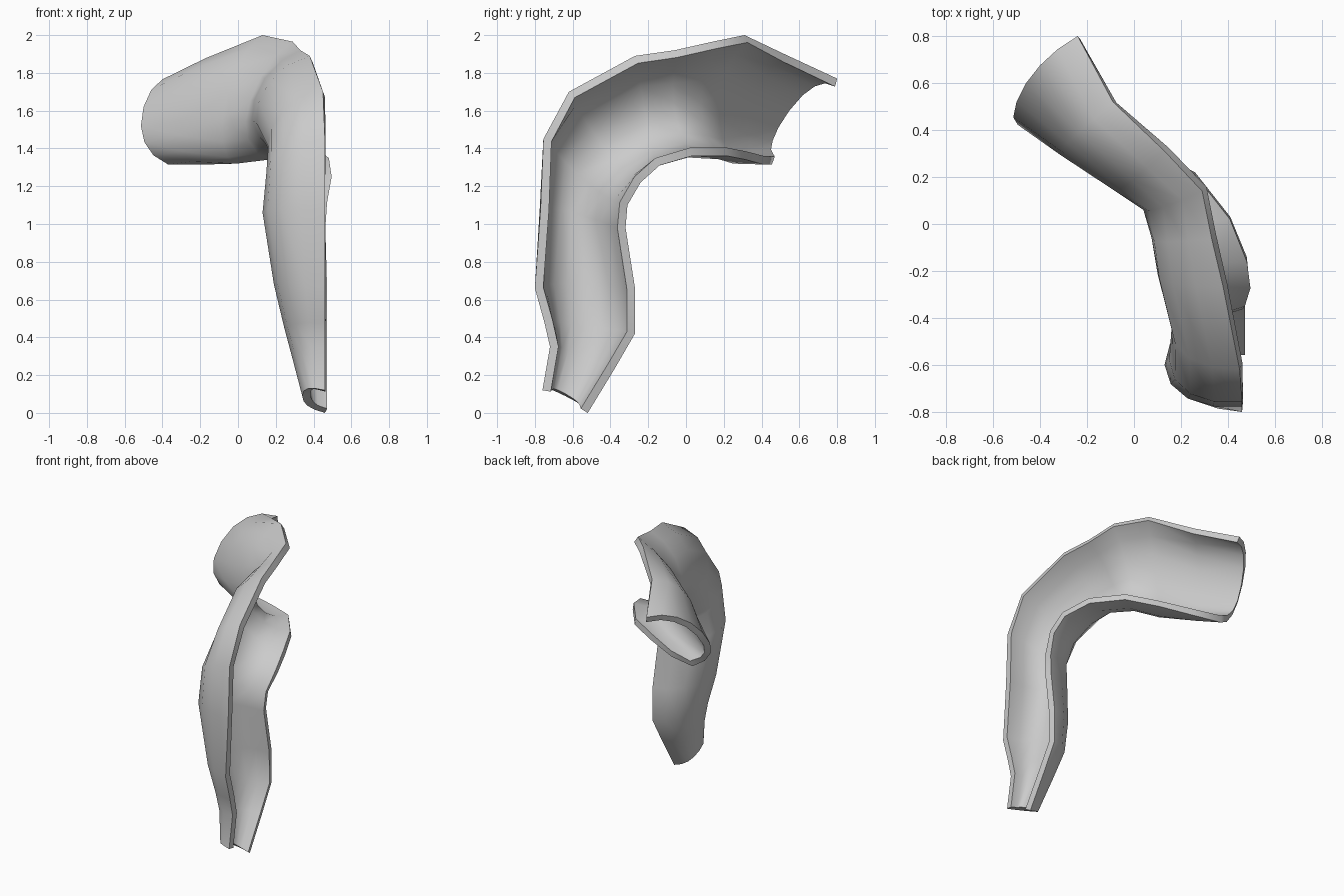
import bpy
import math
from mathutils import Vector

if "Cube" in bpy.data.objects:
    bpy.data.objects.remove(bpy.data.objects["Cube"])

# Stations along the shell, ankle to thigh:
# front/top rim, outermost bulge, back/under rim, roundness (below 1 is squarer)
STATIONS = [
    ((.46, -.76, .12), (.34, -.64, .09), (.46, -.52, .00), .8),
    ((.46, -.72, .35), (.285, -.57, .30), (.46, -.38, .23), .9),
    ((.46, -.75, .48), (.245, -.53, .45), (.46, -.27, .42), .95),
    ((.46, -.80, .66), (.19, -.55, .68), (.46, -.27, .66), 1),
    ((.46, -.77, 1.08), (.13, -.60, 1.06), (.45, -.32, .98), 1),
    ((.46, -.755, 1.45), (.15, -.58, 1.27), (.46, -.31, 1.10), 1),
    ((.45, -.62, 1.70), (.16, -.44, 1.41), (.49, -.24, 1.22), 1),
    ((.38, -.27, 1.89), (.10, -.21, 1.53), (.48, -.14, 1.31), 1.05),
    ((.33, -.06, 1.92), (.075, -.06, 1.55), (.41, .03, 1.36), 1.1),
    ((.29, .14, 1.965), (.04, .06, 1.54), (.26, .22, 1.36), 1.1),
    ((.13, .31, 2.00), (-.08, .14, 1.56), (.06, .32, 1.34), .95),
    ((-.09, .52, 1.90), (-.31, .31, 1.60), (-.17, .41, 1.315), .85),
    ((-.24, .80, 1.77), (-.50, .52, 1.62), (-.37, .455, 1.315), .9),
]
SEGMENTS = 8
THICKNESS = 0.045


def half_section(front, bulge, back, power):
    """Half superellipse from front rim over the bulge to back rim."""
    a, m, b = Vector(front), Vector(bulge), Vector(back)
    mid, half = (a + b) / 2, (a - b) / 2
    pts = []
    for j in range(SEGMENTS + 1):
        t = math.pi * j / SEGMENTS
        c, s = math.cos(t), max(0.0, math.sin(t))
        c = math.copysign(abs(c) ** power, c)
        pts.append(mid + half * c + (m - mid) * s ** power)
    return pts


# Outer skin lofted through the stations
verts = [p for s in STATIONS for p in half_section(*s)]
n = SEGMENTS + 1
faces = [(i * n + j, (i + 1) * n + j, (i + 1) * n + j + 1, i * n + j + 1)
         for i in range(len(STATIONS) - 1) for j in range(SEGMENTS)]
mesh = bpy.data.meshes.new("bent_leg_shell")
mesh.from_pydata(verts, [], faces)
shell = bpy.data.objects.new("bent_leg_shell", mesh)
bpy.context.collection.objects.link(shell)
bpy.context.view_layer.objects.active = shell
shell.select_set(True)

# Wall thickness grows inward
wall = shell.modifiers.new("wall", 'SOLIDIFY')
wall.thickness = THICKNESS
wall.offset = -1
bpy.ops.object.modifier_apply(modifier=wall.name)
bpy.ops.object.shade_smooth_by_angle(angle=math.radians(45))
